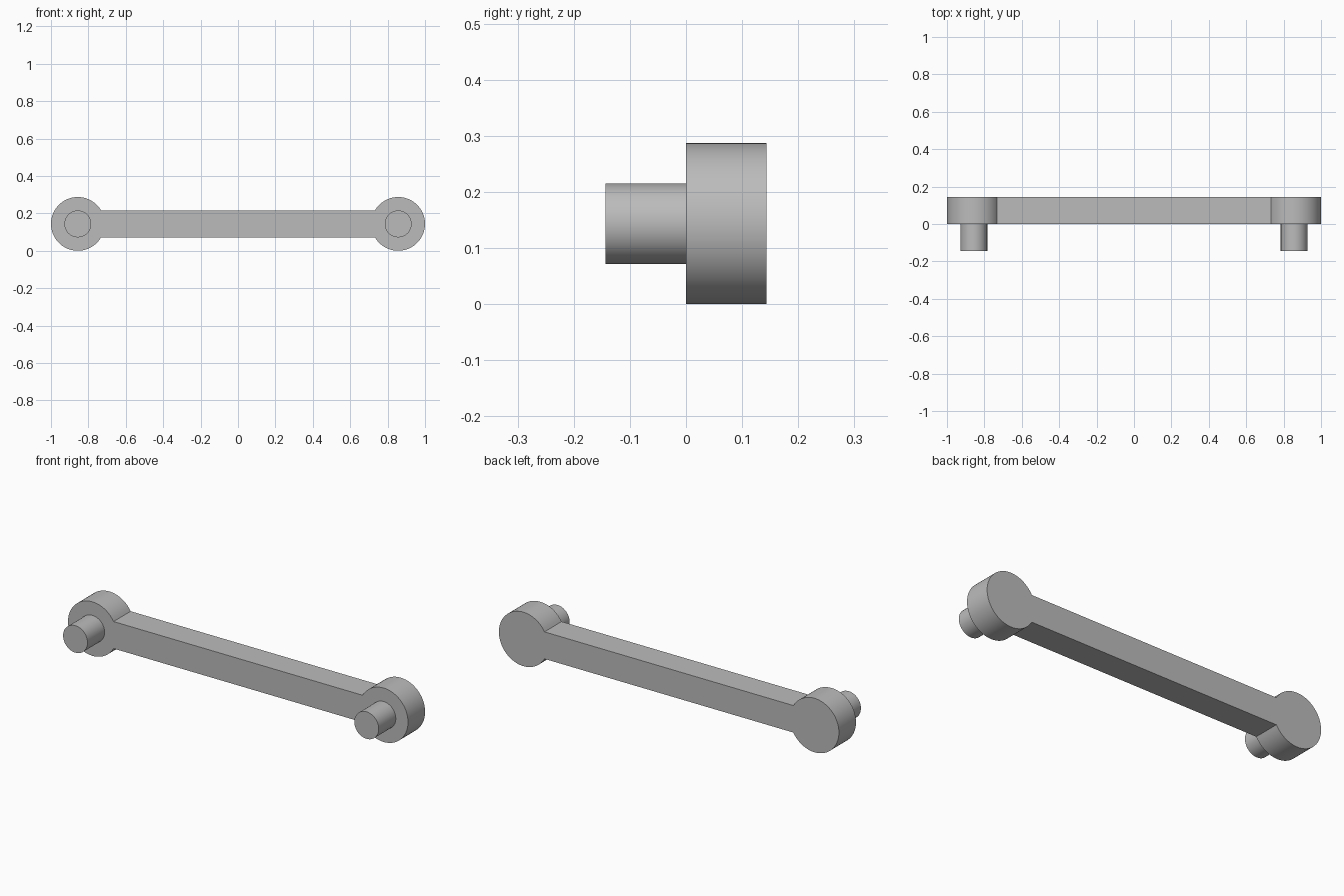
import bpy, bmesh
from math import sin, cos, pi

cube = bpy.data.objects.get("Cube")
if cube:
    bpy.data.objects.remove(cube, do_unlink=True)

R = 0.1436            # end boss radius, also plate thickness
PIN_R = R / 2         # pin radius, also half the bar height
CX = 1 - R            # boss centre distance
SEGMENTS = 60

steel = bpy.data.materials.new("steel_grey")
steel.use_nodes = True
GREY = (0.5, 0.5, 0.5, 1)
steel.diffuse_color = GREY
steel.node_tree.nodes["Principled BSDF"].inputs["Base Color"].default_value = GREY


def extrude_outline(name, points, y0, y1):
    """Solid made by sweeping an x-z outline from y0 to y1."""
    bm = bmesh.new()
    face = bm.faces.new([bm.verts.new((x, y0, z)) for x, z in points])
    swept = bmesh.ops.extrude_face_region(bm, geom=[face], use_keep_orig=True)
    verts = [g for g in swept["geom"] if isinstance(g, bmesh.types.BMVert)]
    bmesh.ops.translate(bm, verts=verts, vec=(0, y1 - y0, 0))
    bmesh.ops.recalc_face_normals(bm, faces=bm.faces)
    mesh = bpy.data.meshes.new(name)
    bm.to_mesh(mesh)
    bm.free()
    mesh.materials.append(steel)
    obj = bpy.data.objects.new(name, mesh)
    bpy.context.collection.objects.link(obj)
    bpy.ops.object.select_all(action="DESELECT")
    obj.select_set(True)
    bpy.context.view_layer.objects.active = obj
    bpy.ops.object.shade_smooth_by_angle(angle=pi / 7)
    return obj


def arc(cx, radius, start, sweep, count):
    return [(cx + radius * cos(start + sweep * i / count),
             R + radius * sin(start + sweep * i / count)) for i in range(count)]


# Link plate: two round bosses joined by a bar, which meets them at 30 degrees
boss_sweep = 5 * pi / 3
steps = SEGMENTS * 5 // 6
outline = []
for side, start in ((1, -5 * pi / 6), (-1, pi / 6)):
    outline += arc(side * CX, R, start, boss_sweep, steps)
    end = start + boss_sweep
    outline.append((side * CX + R * cos(end), R + R * sin(end)))
extrude_outline("link_plate", outline, 0, R)

# Pins standing out of the front of each boss
for name, side in (("left_pin", 1), ("right_pin", -1)):
    extrude_outline(name, arc(side * CX, PIN_R, 0, 2 * pi, SEGMENTS), -R, 0)
